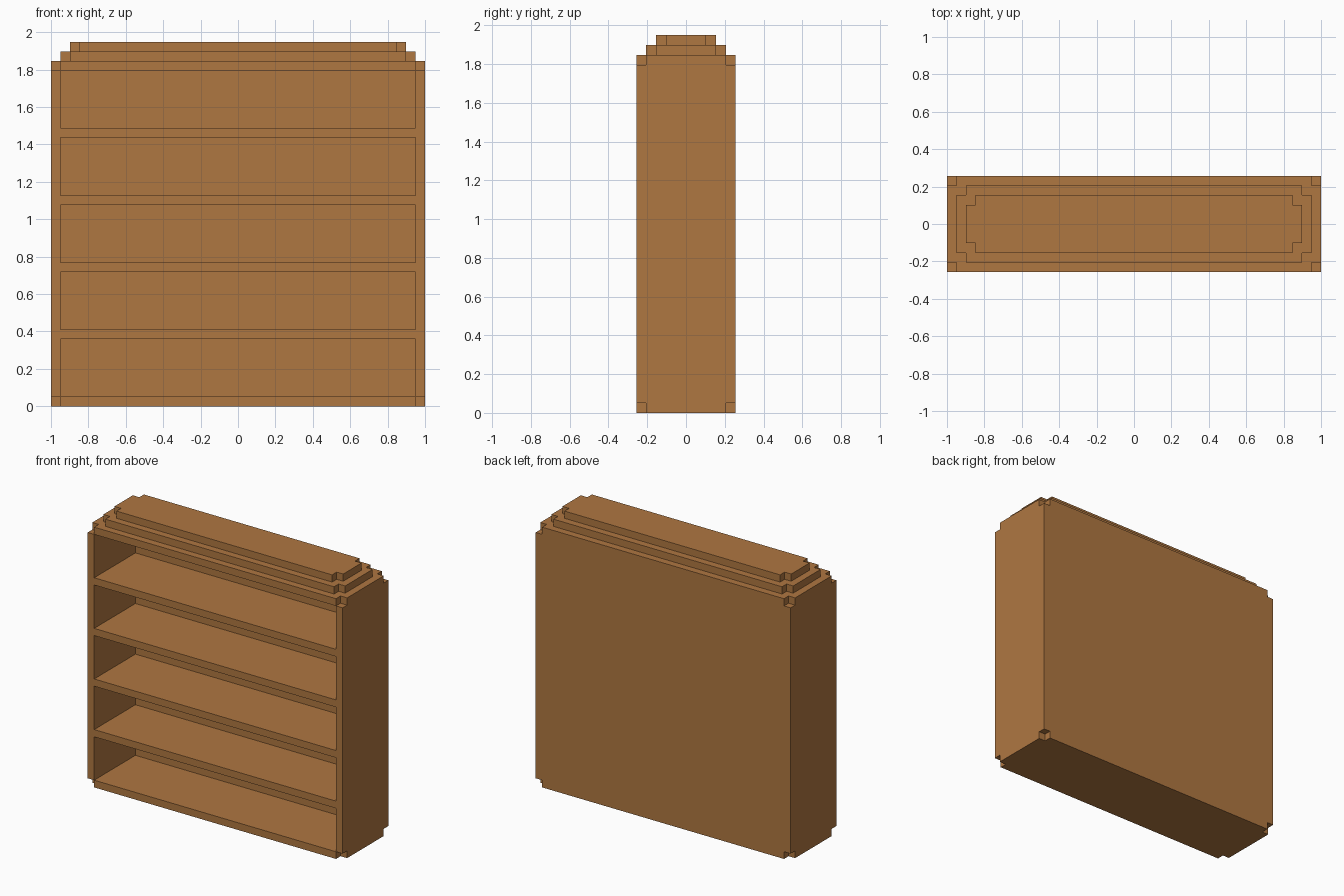
import bpy, bmesh
from mathutils import Vector

if "Cube" in bpy.data.objects:
    bpy.data.objects.remove(bpy.data.objects["Cube"])

U = 2 / 39                      # one block: the case is 39 x 10 x 38 blocks
NX, NY, NZ = 39, 10, 36         # carcass size without the stepped top

wood = bpy.data.materials.new("brown wood")
wood.diffuse_color = (0.429, 0.184, 0.053, 1)
wood.use_nodes = True
wood.node_tree.nodes["Principled BSDF"].inputs["Base Color"].default_value = wood.diffuse_color


def point(x, y, z):
    return Vector(((x - NX / 2) * U, (y - NY / 2) * U, z * U))


def finish(bm, name):
    mesh = bpy.data.meshes.new(name)
    bm.to_mesh(mesh)
    bm.free()
    mesh.materials.append(wood)
    ob = bpy.data.objects.new(name, mesh)
    bpy.context.collection.objects.link(ob)


# Carcass: cells of an uneven grid, skinned only where solid meets empty
shelf_cuts = [c for i in range(5) for c in (1 + 7 * i, 7 + 7 * i)]
cuts = ([0, 1, NX - 1, NX], [0, 1, NY - 1, NY], [0, *shelf_cuts, NZ])
last = [len(c) - 2 for c in cuts]


def solid(cell):
    if any(not 0 <= c <= n for c, n in zip(cell, last)):
        return False
    if all(c in (0, n) for c, n in zip(cell, last)):
        return False                                    # missing corner block
    i, j, k = cell
    return not (i == 1 and j < 2 and k % 2 == 1)        # open shelf space


bm = bmesh.new()
for i in range(last[0] + 1):
    for j in range(last[1] + 1):
        for k in range(last[2] + 1):
            cell = (i, j, k)
            if not solid(cell):
                continue
            for axis in range(3):
                u, v = (axis + 1) % 3, (axis + 2) % 3
                for side in (0, 1):
                    beside = list(cell)
                    beside[axis] += 2 * side - 1
                    if solid(beside):
                        continue
                    ring = []
                    for du, dv in ((0, 0), (1, 0), (1, 1), (0, 1)):
                        corner = list(cell)
                        corner[axis] += side
                        corner[u] += du
                        corner[v] += dv
                        ring.append(bm.verts.new(point(*(c[n] for c, n in zip(cuts, corner)))))
                    bm.faces.new(ring if side else ring[::-1])
bmesh.ops.remove_doubles(bm, verts=bm.verts, dist=0.001)
finish(bm, "bookcase_carcass")


# Stepped top: slabs with notched corners, open underneath where they rest
def notched_slab(name, inset, z):
    x0, x1, y0, y1 = inset, NX - inset, inset, NY - inset
    outline = [(x0 + 1, y0), (x1 - 1, y0), (x1 - 1, y0 + 1), (x1, y0 + 1),
               (x1, y1 - 1), (x1 - 1, y1 - 1), (x1 - 1, y1), (x0 + 1, y1),
               (x0 + 1, y1 - 1), (x0, y1 - 1), (x0, y0 + 1), (x0 + 1, y0 + 1)]
    bm = bmesh.new()
    low = [bm.verts.new(point(x, y, z)) for x, y in outline]
    top = [bm.verts.new(point(x, y, z + 1)) for x, y in outline]
    bm.faces.new(top)
    for i in range(len(outline)):
        j = (i + 1) % len(outline)
        bm.faces.new((low[i], low[j], top[j], top[i]))
    finish(bm, name)


notched_slab("lower_top_step", 1, NZ)
notched_slab("upper_top_step", 2, NZ + 1)
